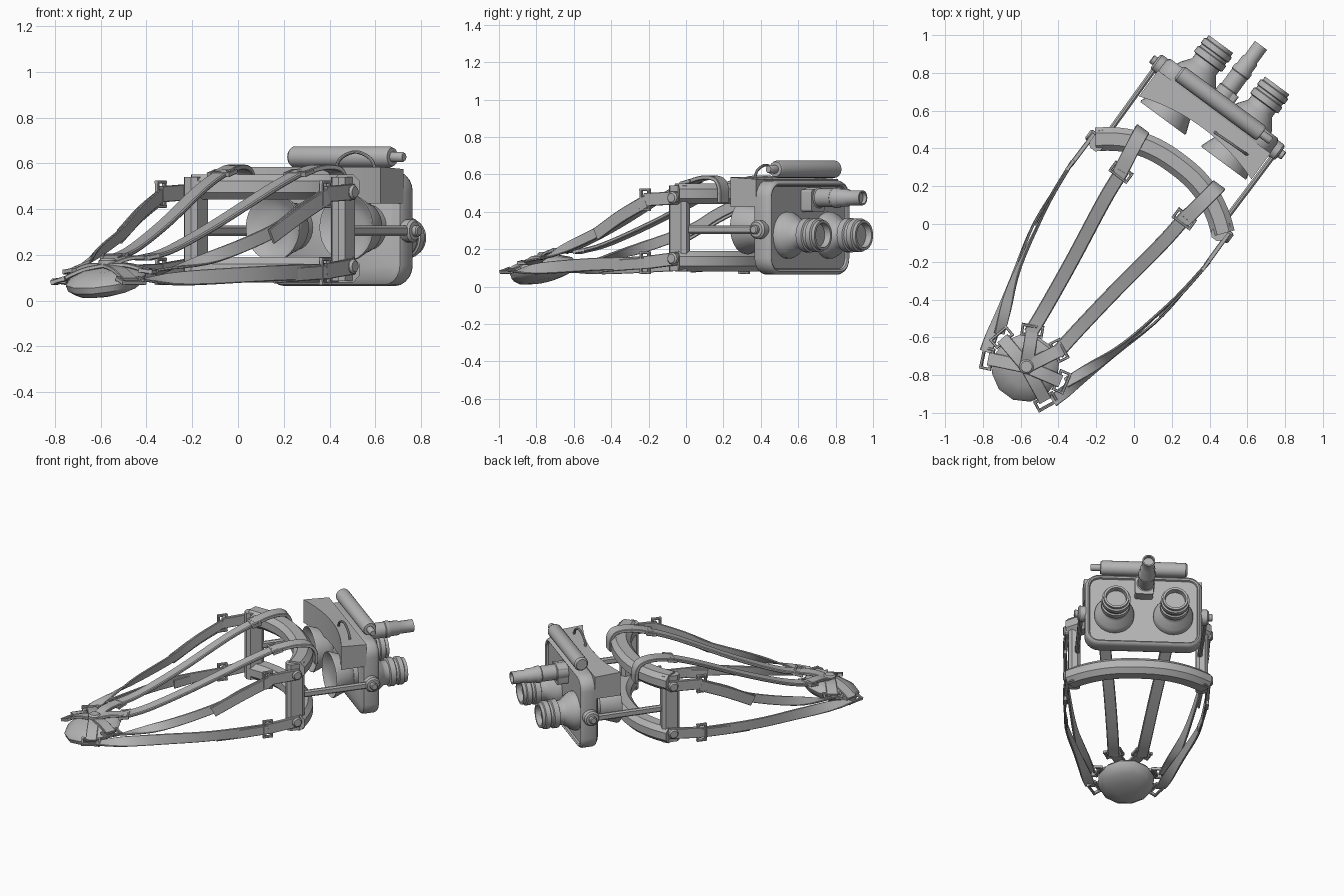
import bpy, bmesh, math
from mathutils import Vector, Matrix

if "Cube" in bpy.data.objects:
    bpy.data.objects.remove(bpy.data.objects["Cube"])

grey = bpy.data.materials.new("plain_grey")
grey.diffuse_color = (0.45, 0.45, 0.45, 1)
grey.use_nodes = True
grey.node_tree.nodes["Principled BSDF"].inputs["Base Color"].default_value = grey.diffuse_color

# Parts are built with +y along the optics, then the whole is turned in plan
PLACE = Matrix.Rotation(math.radians(-36.4), 4, 'Z') @ Matrix.Translation((-0.01, 0, 0))


def loft(name, rings, caps=True):
    """Skin a list of equal-length closed rings."""
    bm = bmesh.new()
    vs = [[bm.verts.new(p) for p in r] for r in rings]
    n = len(vs[0])
    for a, b in zip(vs, vs[1:]):
        for i in range(n):
            bm.faces.new((a[i], a[(i + 1) % n], b[(i + 1) % n], b[i]))
    if caps:
        bm.faces.new(vs[0])
        bm.faces.new(vs[-1])
    bmesh.ops.recalc_face_normals(bm, faces=bm.faces)
    bm.transform(PLACE)
    me = bpy.data.meshes.new(name)
    bm.to_mesh(me)
    bm.free()
    me.materials.append(grey)
    ob = bpy.data.objects.new(name, me)
    bpy.context.collection.objects.link(ob)
    bpy.ops.object.select_all(action='DESELECT')
    ob.select_set(True)
    bpy.context.view_layer.objects.active = ob
    bpy.ops.object.shade_smooth_by_angle(angle=math.radians(35))
    return ob


def lathe(name, origin, axis, profile, n=28):
    """Turned part: profile of (radius, distance along axis)."""
    q = Vector((0, 0, 1)).rotation_difference(Vector(axis))
    o = Vector(origin)
    rings = [[o + q @ Vector((r * math.cos(2 * math.pi * i / n), r * math.sin(2 * math.pi * i / n), h))
              for i in range(n)] for r, h in profile]
    return loft(name, rings)


def smooth(pts, k):
    """Catmull-Rom points through a path."""
    pts = [Vector(p) for p in pts]
    e = [2 * pts[0] - pts[1]] + pts + [2 * pts[-1] - pts[-2]]
    out = []
    for i in range(1, len(e) - 2):
        a, b, c, d = e[i - 1:i + 3]
        for j in range(k):
            t = j / k
            out.append(0.5 * (2 * b + (c - a) * t + (2 * a - 5 * b + 4 * c - d) * t * t
                              + (3 * b - a - 3 * c + d) * t ** 3))
    return out + [pts[-1]]


def strip(name, pts, w0, w1, width, thick, c=0.003, k=5):
    """Band swept along a path; its width direction turns from w0 to w1."""
    p = smooth(pts, k)
    rings = []
    for i, o in enumerate(p):
        t = (p[min(i + 1, len(p) - 1)] - p[max(i - 1, 0)]).normalized()
        f = i / (len(p) - 1)
        w = Vector(w0).lerp(Vector(w1), f * f)
        w = (w - t * w.dot(t)).normalized()
        n = t.cross(w)
        a, b = width / 2, thick / 2
        sec = [(a, b - c), (a - c, b), (c - a, b), (-a, b - c), (-a, c - b), (c - a, -b), (a - c, -b), (a, c - b)]
        rings.append([o + w * x + n * y for x, y in sec])
    return loft(name, rings)


def buckle(name, pos, along, across, width=0.12, length=0.065, bar=0.014):
    o, a = Vector(pos), Vector(along).normalized()
    w = Vector(across)
    w = (w - a * w.dot(a)).normalized()
    n = a.cross(w)
    for s in (-1, 1):
        m = o + a * s * (length - bar) / 2
        strip(name + "_bar", [m - w * width / 2, m + w * width / 2], n, n, 0.02, bar, k=1)
        m = o + w * s * (width - bar) / 2
        strip(name + "_side", [m - a * length / 2, m + a * length / 2], n, n, 0.02, bar, k=1)


def rrect(hw, hh, r, y, zc, n=5):
    """Rounded rectangle ring facing along y."""
    out = []
    for q, (sx, sz) in enumerate([(1, 1), (-1, 1), (-1, -1), (1, -1)]):
        for i in range(n + 1):
            a = math.pi / 2 * (q + i / n)
            out.append((sx * (hw - r) + r * math.cos(a), y, zc + sz * (hh - r) + r * math.sin(a)))
    return out


X, Y, Z = Vector((1, 0, 0)), Vector((0, 1, 0)), Vector((0, 0, 1))

# Optics housing: rounded plate with a raised rim
loft("housing_plate", [rrect(.368 - i, .252 - i, .09 - i, y, .316) for i, y in
     [(.03, .70), (.006, .715), (0, .73), (0, .795), (.008, .812), (.018, .818), (.028, .812), (.032, .80)]])

# Electronics box with concave brow side
N = 12
rings = []
for i in range(N + 1):
    v = -.37 + .74 * i / N
    back = .625 - .065 * (v / .37) ** 2
    rings.append([(v, back, .425), (v, .73, .425), (v, .73, .575), (v, back, .585)])
loft("electronics_box", rings)

# Battery tube on top with end nub, and its cable loop
lathe("battery_tube", (-.275, .785, .628), X, [(.036, 0), (.046, .012), (.046, .53), (.04, .545), (.022, .546),
      (.022, .60), (.017, .608)])
strip("battery_cable", [(.06, .645, .56), (.09, .645, .62), (.17, .648, .65), (.25, .65, .62), (.28, .652, .56)],
      Y, Y, .014, .014, .004)

# Central illuminator and its mounting block
lathe("illuminator", (-.01, .80, .475), Y, [(.056, 0), (.056, .07), (.05, .075), (.05, .17), (.054, .175), (.054, .2),
      (.047, .21), (.047, .26), (.04, .27), (.04, .36), (.032, .36), (.030, .34)])
loft("illuminator_block", [rrect(.058, .06, .015, y, .46) for y in (.79, .87)])

for s in (-1, 1):
    # Objective lens and rear eyecup
    lathe("objective_lens", (s * .185, .79, .275), Y, [(.125, 0), (.125, .03), (.115, .05), (.085, .09), (.078, .10), (.078, .13),
          (.092, .135), (.092, .17), (.083, .175), (.083, .19), (.09, .195), (.09, .225), (.08, .23), (.08, .25),
          (.066, .25), (.062, .215)])
    lathe("eyecup", (s * .2, .74, .32), -Y, [(.10, 0), (.10, .07), (.115, .09), (.118, .11), (.148, .19), (.146, .2),
          (.138, .197), (.12, .18), (.07, .165)])
    # Side knob and support arm
    lathe("side_knob", (s * .345, .76, .305), X * s, [(.05, 0), (.05, .055), (.04, .065), (.024, .066), (.024, .085), (.018, .09)])
    strip("support_arm", [(s * .39, .77, .305), (s * .385, .25, .305)], Z, Z, .045, .028, .009, 1)


# Face frame: curved brow and cheek bands joined by side posts
def arc(z):
    return [(v / 100, .392 - .152 * abs(v / 42) ** 2.4, z) for v in range(-42, 43, 7)]


strip("brow_band", arc(.497), Z, Z, .11, .125, .03, 3)
strip("cheek_band", arc(.135), Z, Z, .11, .125, .03, 3)
for s in (-1, 1):
    strip("frame_post", [(s * .4, .245, .085), (s * .4, .245, .54)], Y, Y, .115, .075, .02, 1)

# Harness straps, mirrored left and right
for s in (-1, 1):
    # upper straps over the head
    strip("top_strap_loop", [(s * .25, .425, .45), (s * .25, .422, .53), (s * .245, .385, .575),
          (s * .23, .29, .582), (s * .21, .17, .556)], X, X, .08, .022)
    buckle("top_buckle", (s * .208, .18, .558), (0, 1, .25), X)
    strip("top_strap", [(s * .208, .19, .563), (s * .19, 0, .49), (s * .14, -.34, .335), (s * .105, -.62, .225),
          (s * .088, -.79, .185)], X, X, .075, .02, .005)
    # side straps with bolts, stubs, loose ends
    for nm, zb, zk in (("upper", .475, .465), ("lower", .15, .128)):
        strip(nm + "_stub", [(s * .443, .26, zb), (s * .445, .05, zk)], Z, Z, .07, .024, k=1)
        lathe(nm + "_bolt", (s * .42, .24, zb), X * s, [(.032, 0), (.032, .04), (.024, .05)], 12)
        buckle(nm + "_front_buckle", (s * .446, .05, zk), Y, Z)
    strip("upper_side_strap", [(s * .443, .06, .465), (s * .425, -.12, .385), (s * .4, -.28, .30),
          (s * .33, -.6, .195), (s * .22, -.89, .12)], Z, Y, .06, .012)
    strip("upper_loose_end", [(s * .452, .06, .455), (s * .437, -.12, .375), (s * .412, -.30, .28)],
          Z, Z, .07, .012)
    strip("lower_side_strap", [(s * .443, .06, .128), (s * .42, -.3, .12), (s * .335, -.62, .105),
          (s * .22, -1.01, .085)], Z, Y, .068, .012)
    strip("lower_loose_end", [(s * .452, .06, .125), (s * .437, -.13, .115), (s * .412, -.28, .105)], Z, Z, .06, .01)
    # arms across the rear pad, each ending in a buckle
    for dx, dy, dz in ((.085, .165, .035), (.19, .045, -.025), (.185, -.085, -.065)):
        d = Vector((s * dx, dy, dz))
        hub = Vector((0, -.946, .155))
        side = d.cross(Z).normalized()
        strip("pad_arm", [hub, hub + d * .5 + Z * .012, hub + d], side, side, .07, .018)
        buckle("pad_buckle", hub + d * 1.04, d, side)

# Rear pad: shallow faceted bowl, tilted down to the back, with hub
pad = []
for r, z in ((.10, .145), (.165, .118), (.18, .098), (.17, .07), (.135, .045), (.07, .03)):
    pad.append([(r * math.cos(a), -.955 + r * math.sin(a), z + .25 * r * math.sin(a))
                for a in [2 * math.pi * (i + .5) / 12 for i in range(12)]])
loft("rear_pad", pad)
lathe("pad_hub", (0, -.946, .145), Z, [(.04, 0), (.04, .03), (.03, .04)], 12)
